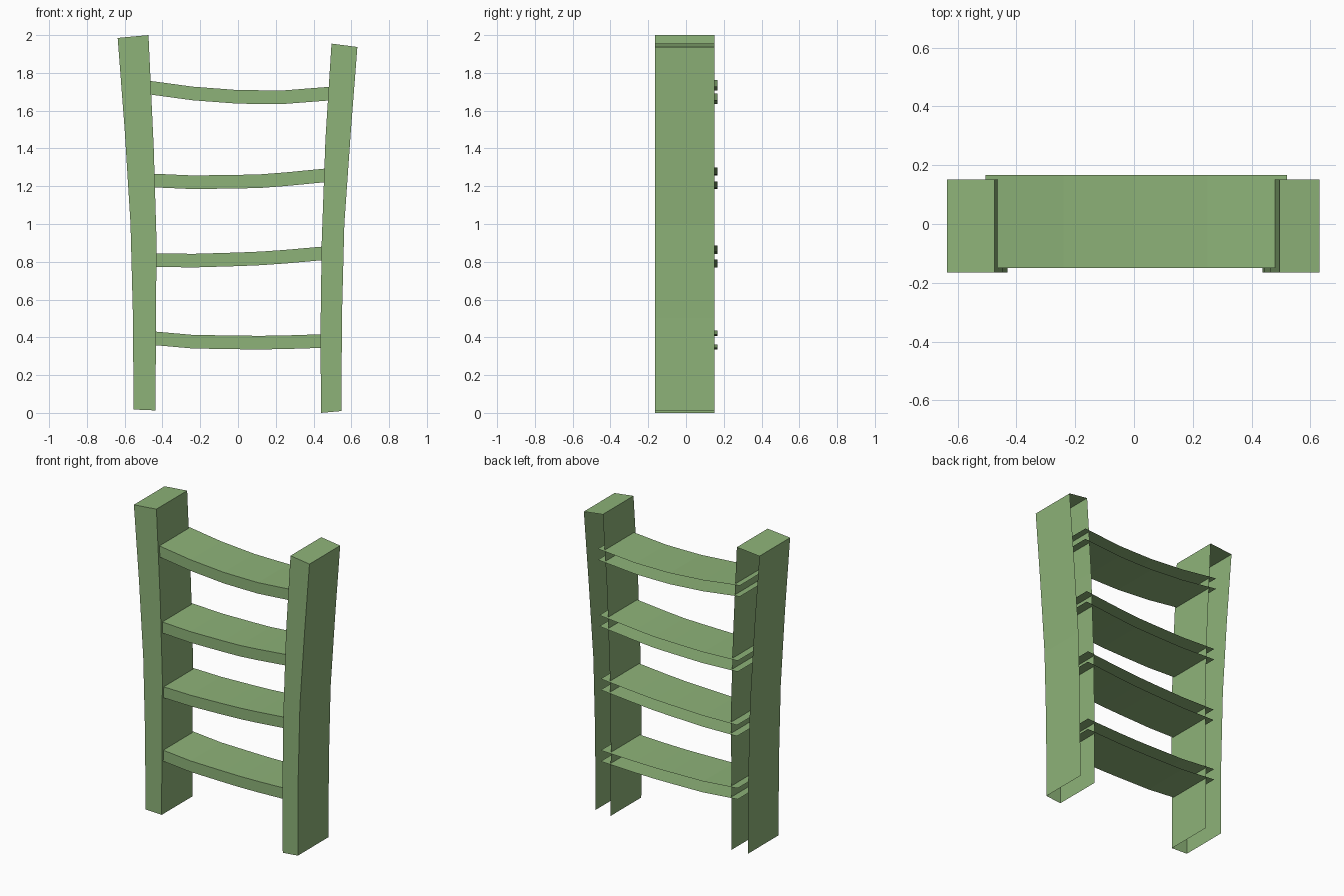
import bpy

if "Cube" in bpy.data.objects:
    bpy.data.objects.remove(bpy.data.objects["Cube"])

GREEN = bpy.data.materials.new("green_paint")
GREEN.diffuse_color = (0.27, 0.45, 0.19, 1)
GREEN.use_nodes = True
GREEN.node_tree.nodes["Principled BSDF"].inputs["Base Color"].default_value = GREEN.diffuse_color


def make(name, verts, faces):
    me = bpy.data.meshes.new(name)
    me.from_pydata(verts, [], faces)
    me.materials.append(GREEN)
    ob = bpy.data.objects.new(name, me)
    bpy.context.collection.objects.link(ob)
    return ob


def strip(name, a, b, y0, y1, cap_end=False):
    """Open-backed shell: front between paths a and b, plus both side walls."""
    n = len(a)
    verts = []
    for (ax, az), (bx, bz) in zip(a, b):
        verts += [(ax, y1, az), (ax, y0, az), (bx, y0, bz), (bx, y1, bz)]
    faces = []
    for i in range(n - 1):
        for k in range(3):
            p, q = 4 * i + k, 4 * (i + 1) + k
            faces.append((p, p + 1, q + 1, q))
    if cap_end:
        e = 4 * (n - 1)
        faces.append((e, e + 1, e + 2, e + 3))
    return make(name, verts, faces)


# Posts: front, two sides and top; back and bottom are open
strip("left_post",
      [(-.553, .018), (-.556, .5), (-.569, 1.0), (-.600, 1.5), (-.637, 1.985)],
      [(-.436, .013), (-.435, .45), (-.431, .9), (-.446, 1.4), (-.474, 2.0)],
      -.165, .152, True)
strip("right_post",
      [(.439, 0), (.437, .45), (.443, .9), (.463, 1.45), (.495, 1.955)],
      [(.548, .01), (.550, .5), (.563, 1.0), (.598, 1.5), (.632, 1.937)],
      -.165, .152, True)

# Rungs: sagging planks with front, top and bottom; back and ends are open
XS = (-.24, 0, .12, .25)
RUNGS = [
    (-.49, .435, (.413, .409, .408, .410), .50, .418),
    (-.485, .846, (.842, .849, .854, .863), .50, .885),
    (-.49, 1.268, (1.257, 1.260, 1.263, 1.273), .51, 1.298),
    (-.505, 1.763, (1.727, 1.709, 1.708, 1.708), .52, 1.729),
]
for i, (xl, zl, mid, xr, zr) in enumerate(RUNGS, 1):
    top = [(xl, zl)] + list(zip(XS, mid)) + [(xr, zr)]
    bottom = [(x, z - .072) for x, z in top]
    # bottom first so the front face points to -y
    strip(f"rung_{i}", bottom[::-1], top[::-1], -.15, .166)

# Keep every shell's front facing -y
for ob in bpy.data.objects:
    if ob.data.polygons[1].normal.y > 0:
        ob.data.flip_normals()
